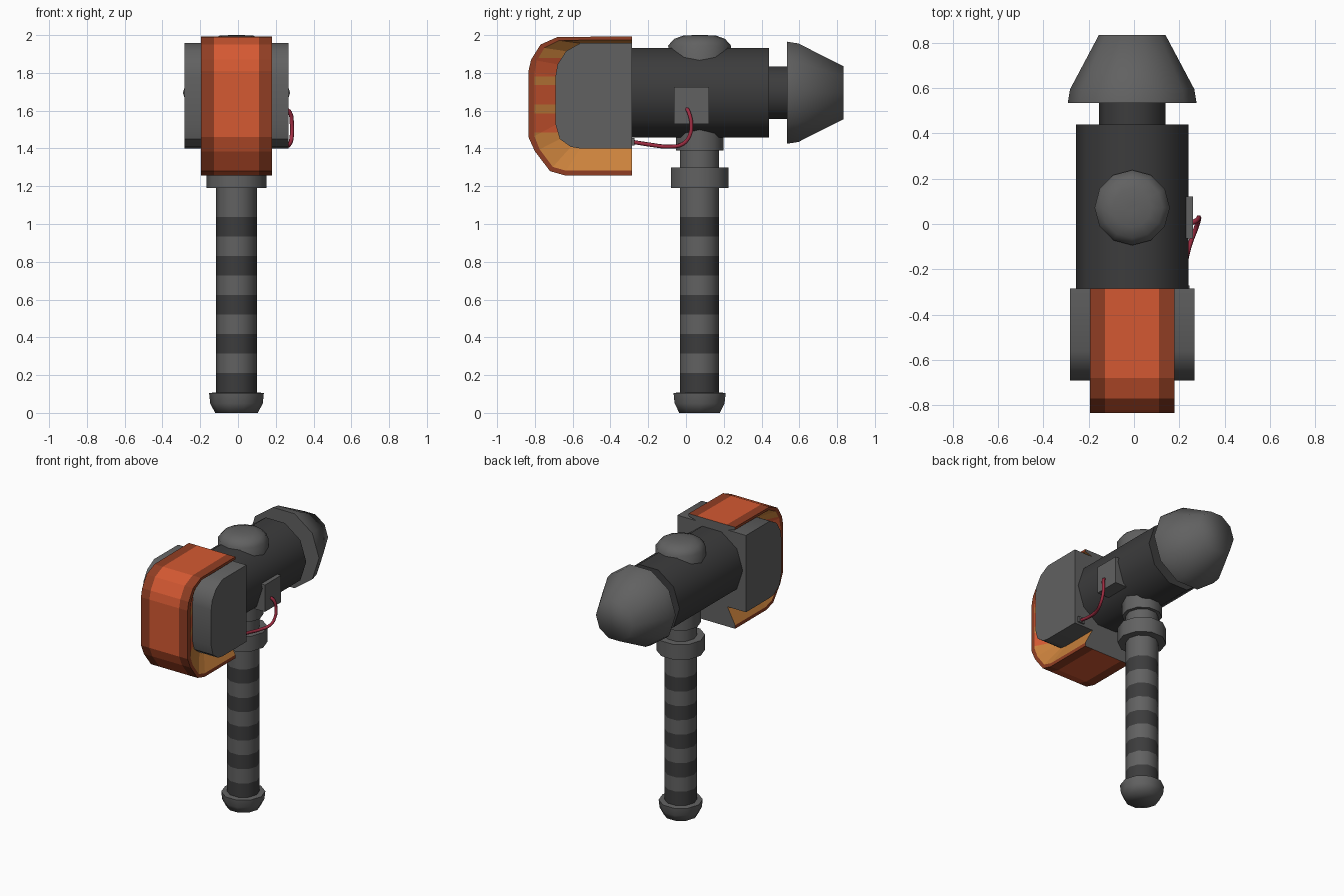
import bpy, bmesh, math
from mathutils import Vector

if "Cube" in bpy.data.objects:
    bpy.data.objects.remove(bpy.data.objects["Cube"])

CX, CY, CZ = -0.008, 0.072, 1.695   # handle axis (x, y) and head axis height


def mat(name, rgb):
    m = bpy.data.materials.new(name)
    m.diffuse_color = (*rgb, 1)
    m.use_nodes = True
    m.node_tree.nodes["Principled BSDF"].inputs["Base Color"].default_value = m.diffuse_color
    return m


GREY = mat("grey metal", (0.12, 0.12, 0.12))
DARK = mat("dark metal", (0.045, 0.045, 0.046))
ORANGE = mat("orange", (0.66, 0.10, 0.032))
BROWN = mat("dark orange", (0.28, 0.048, 0.017))
AMBER = mat("amber", (0.60, 0.225, 0.046))
RED = mat("red wire", (0.36, 0.026, 0.055))


def finish(name, bm, mats, angle=None):
    bmesh.ops.recalc_face_normals(bm, faces=bm.faces[:])
    me = bpy.data.meshes.new(name)
    bm.to_mesh(me)
    bm.free()
    for m in mats:
        me.materials.append(m)
    ob = bpy.data.objects.new(name, me)
    bpy.context.collection.objects.link(ob)
    if angle:
        bpy.ops.object.select_all(action='DESELECT')
        ob.select_set(True)
        bpy.context.view_layer.objects.active = ob
        bpy.ops.object.shade_smooth_by_angle(angle=math.radians(angle))
    return ob


def lathe(name, profile, mats, axis='Z', n=10, angle=40, rule=None):
    """Turn (radius, height) points around the handle (Z) or head (Y) axis."""
    bm = bmesh.new()
    rings = []
    for r, h in profile:
        ring = []
        for i in range(n):
            a = 2 * math.pi * i / n
            u, v = r * math.cos(a), r * math.sin(a)
            ring.append(bm.verts.new((CX + u, CY + v, h) if axis == 'Z' else (CX + u, h, CZ + v)))
        rings.append(ring)
    for k in range(len(rings) - 1):
        for i in range(n):
            j = (i + 1) % n
            f = bm.faces.new((rings[k][i], rings[k][j], rings[k + 1][j], rings[k + 1][i]))
            f.material_index = rule(k) if rule else 0
    bm.faces.new(rings[0])
    bm.faces.new(rings[-1])
    return finish(name, bm, mats, angle)


def box(name, lo, hi, m):
    bm = bmesh.new()
    bmesh.ops.create_cube(bm, size=1)
    for v in bm.verts:
        v.co = Vector([(a + b) / 2 + c * (b - a) for a, b, c in zip(lo, hi, v.co)])
    return finish(name, bm, [m])


# Handle: pommel, striped grip, collar and neck
lathe("pommel", [(0.113, 0), (0.139, 0.05), (0.145, 0.105), (0.10, 0.11)], [GREY], angle=70)
heights = [0.08] + [0.21 + 0.1035 * i for i in range(9)] + [1.20]
lathe("striped_grip", [(0.108, h) for h in heights], [DARK, GREY], rule=lambda k: k % 2)
lathe("collar", [(0.16, 1.19), (0.16, 1.30)], [GREY])
lathe("neck", [(0.108, 1.29), (0.108, 1.40)], [GREY])
lathe("neck_flange", [(0.132, 1.39), (0.132, 1.56)], [GREY])

# Head: barrel, top dome, rear neck and rear cone
lathe("barrel", [(0.248, -0.30), (0.248, 0.44)], [DARK], 'Y')
lathe("top_dome", [(0.165, 1.80), (0.166, 1.945), (0.135, 1.98), (0.085, 1.998), (0.02, 2.0)],
      [GREY], n=12, angle=70)
lathe("rear_neck", [(0.147, 0.42), (0.147, 0.56)], [DARK], 'Y')
lathe("rear_cone", [(0.284, 0.535), (0.274, 0.595), (0.147, 0.834)], [GREY], 'Y', angle=70)

# Side profiles (y, z) of the striking end: outer band, band lip, block
OUTER = [(-.285, 1.993), (-.68, 1.99), (-.77, 1.95), (-.82, 1.87), (-.834, 1.81),
         (-.834, 1.46), (-.80, 1.385), (-.72, 1.28), (-.64, 1.257), (-.285, 1.257)]
LIP = [(-.285, 1.975), (-.67, 1.972), (-.75, 1.932), (-.79, 1.865), (-.803, 1.80),
       (-.803, 1.465), (-.775, 1.395), (-.705, 1.302), (-.635, 1.282), (-.285, 1.282)]
BLOCK = [(-.285, 1.957), (-.56, 1.957), (-.635, 1.915), (-.68, 1.845), (-.69, 1.785),
         (-.69, 1.525), (-.668, 1.45), (-.61, 1.408), (-.56, 1.40), (-.285, 1.40)]

# Block with rounded front corners
bm = bmesh.new()
sides = [[bm.verts.new((x, y, z)) for y, z in BLOCK] for x in (-0.282, 0.268)]
for s in sides:
    bm.faces.new(s)
for i in range(len(BLOCK)):
    j = (i + 1) % len(BLOCK)
    bm.faces.new((sides[0][i], sides[0][j], sides[1][j], sides[1][i]))
finish("striking_block", bm, [GREY], 30)

# Orange band wrapped round the block, dark edges, amber sloping recess with stripes
bm = bmesh.new()
loops = [(-.125, BLOCK), (-.187, LIP), (-.187, OUTER), (-.119, OUTER),
         (.119, OUTER), (.187, OUTER), (.187, LIP), (.125, BLOCK)]
colours = [2, 1, 1, 0, 1, 1, 2]
rows = [[bm.verts.new((CX + x, y, z)) for y, z in prof] for x, prof in loops]
for k, c in enumerate(colours):
    for i in range(len(OUTER) - 1):
        f = bm.faces.new((rows[k][i], rows[k][i + 1], rows[k + 1][i + 1], rows[k + 1][i]))
        f.material_index = c
for i in (0, -1):
    bm.faces.new([r[i] for r in rows]).material_index = 3
stripes = [(1.485, 1.585), (1.632, 1.735), (1.78, 1.88)]
for z in [z for s in stripes for z in s]:
    amber = [f for f in bm.faces if f.material_index == 2]
    geom = amber + list({e for f in amber for e in f.edges}) + list({v for f in amber for v in f.verts})
    bmesh.ops.bisect_plane(bm, geom=geom, plane_co=(0, 0, z), plane_no=(0, 0, 1))
for f in bm.faces:
    c = f.calc_center_median()
    if f.material_index == 2 and c.y < -0.67 and any(a < c.z < b for a, b in stripes):
        f.material_index = 0
finish("striking_band", bm, [ORANGE, BROWN, AMBER, GREY])

# Side plate, wire socket and wire
box("side_plate", (0.14, -0.063, 1.53), (0.261, 0.122, 1.725), GREY)
box("wire_socket", (0.195, -0.29, 1.415), (0.245, -0.272, 1.455), GREY)
path = [(.25, .003, 1.612), (.275, .015, 1.59), (.285, .028, 1.53), (.285, .02, 1.47),
        (.275, -.015, 1.425), (.245, -.095, 1.41), (.225, -.19, 1.42), (.22, -.285, 1.435)]
cu = bpy.data.curves.new("wire", 'CURVE')
cu.dimensions = '3D'
cu.bevel_depth = 0.011
cu.bevel_resolution = 1
cu.resolution_u = 4
cu.use_fill_caps = True
sp = cu.splines.new('BEZIER')
sp.bezier_points.add(len(path) - 1)
for p, co in zip(sp.bezier_points, path):
    p.co = co
    p.handle_left_type = p.handle_right_type = 'AUTO'
cu.materials.append(RED)
bpy.context.collection.objects.link(bpy.data.objects.new("wire", cu))
